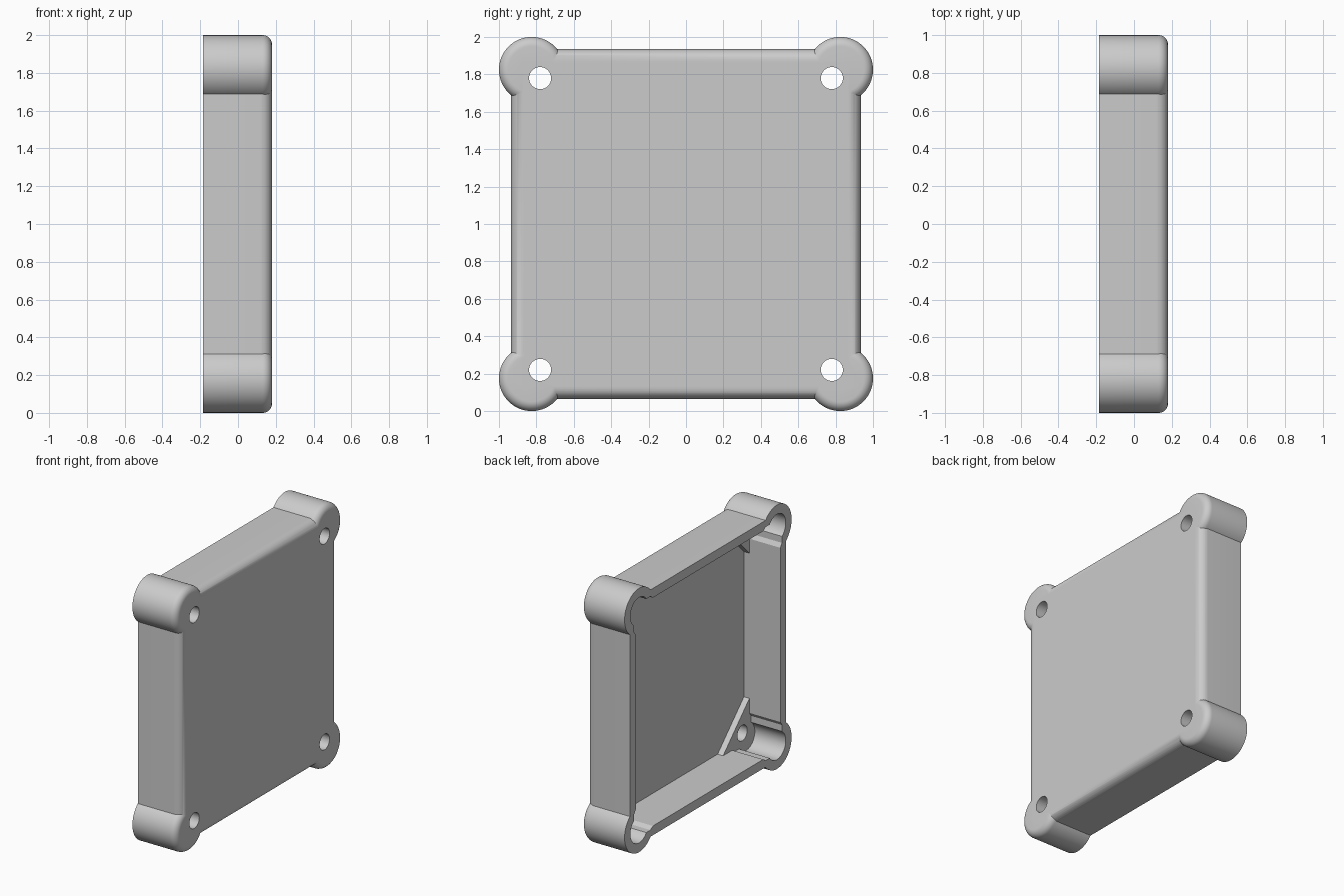
import bpy, bmesh, math

if "Cube" in bpy.data.objects:
    bpy.data.objects.remove(bpy.data.objects["Cube"], do_unlink=True)

BACK, FRONT = -0.185, 0.18      # open rim and outer face, along x
WALL, INNER = 0.935, 0.865      # half sizes of the shell outside and inside
POST, POST_R = 0.825, 0.175     # corner post centre and radius
PAD, FLOOR = 0.074, 0.12        # inside levels of corner pads and floor
HOLE, HOLE_R = 0.78, 0.059

grey = bpy.data.materials.new("light_grey")
grey.use_nodes = True
grey.diffuse_color = (0.6, 0.6, 0.6, 1)
grey.node_tree.nodes["Principled BSDF"].inputs["Base Color"].default_value = (0.6, 0.6, 0.6, 1)


def prism(name, outline, x0, x1, fillet=0):
    """Extrude a (y, z) outline along x, optionally rounding its +x rim."""
    bm = bmesh.new()
    base = bm.faces.new([bm.verts.new((x0, y, z + 1)) for y, z in outline])
    ext = bmesh.ops.extrude_face_region(bm, geom=[base])["geom"]
    top = [v for v in ext if isinstance(v, bmesh.types.BMVert)]
    bmesh.ops.translate(bm, verts=top, vec=(x1 - x0, 0, 0))
    bmesh.ops.recalc_face_normals(bm, faces=bm.faces)
    if fillet:
        rim = [e for e in bm.edges if all(abs(v.co.x - x1) < 1e-5 for v in e.verts)]
        bmesh.ops.bevel(bm, geom=rim, offset=fillet, segments=8, profile=0.5, affect='EDGES')
    mesh = bpy.data.meshes.new(name)
    bm.to_mesh(mesh)
    bm.free()
    mesh.materials.append(grey)
    obj = bpy.data.objects.new(name, mesh)
    bpy.context.collection.objects.link(obj)
    return obj


def arc(cy, cz, r, start=0, end=360, n=64):
    step = (end - start) / n
    angles = [math.radians(start + step * i) for i in range(n + (end - start < 360))]
    return [(cy + r * math.cos(a), cz + r * math.sin(a)) for a in angles]


def four_corners(points):
    """Repeat one corner's points around the square by quarter turns."""
    outline = []
    for _ in range(4):
        outline += points
        points = [(-z, y) for y, z in points]
    return outline


def combine(target, other, operation):
    mod = target.modifiers.new(operation, 'BOOLEAN')
    mod.operation, mod.solver, mod.object = operation, 'EXACT', other
    bpy.context.view_layer.objects.active = target
    bpy.ops.object.modifier_apply(modifier=mod.name)
    bpy.data.objects.remove(other, do_unlink=True)


# Square shell with a rounded outer face
cover = prism("cover", four_corners([(WALL, WALL)]), BACK, FRONT, 0.065)

# Round corner posts
corners = four_corners([(1, 1)])
for y, z in corners:
    combine(cover, prism("corner_post", arc(y * POST, z * POST, POST_R), BACK, FRONT, 0.05), 'UNION')

# Hollow with shallow steps running into the round corner pockets
corner = [(INNER, 0.66), (0.885, 0.69)]
corner += arc(POST, POST, 0.105, -55, 145, 36)
corner += [(0.69, 0.885), (0.66, INNER)]
combine(cover, prism("hollow_cutter", four_corners(corner), BACK - 0.1, PAD), 'DIFFERENCE')

# Deeper floor that leaves a triangular pad in each corner
floor = four_corners([(INNER, 0.55), (0.55, INNER)])
combine(cover, prism("floor_cutter", floor, PAD - 0.05, FLOOR), 'DIFFERENCE')

# Screw holes
for y, z in corners:
    combine(cover, prism("hole_cutter", arc(y * HOLE, z * HOLE, HOLE_R, n=40), 0, 0.3), 'DIFFERENCE')

bpy.ops.object.select_all(action='DESELECT')
cover.select_set(True)
bpy.context.view_layer.objects.active = cover
bpy.ops.object.shade_smooth_by_angle(angle=math.radians(30))
